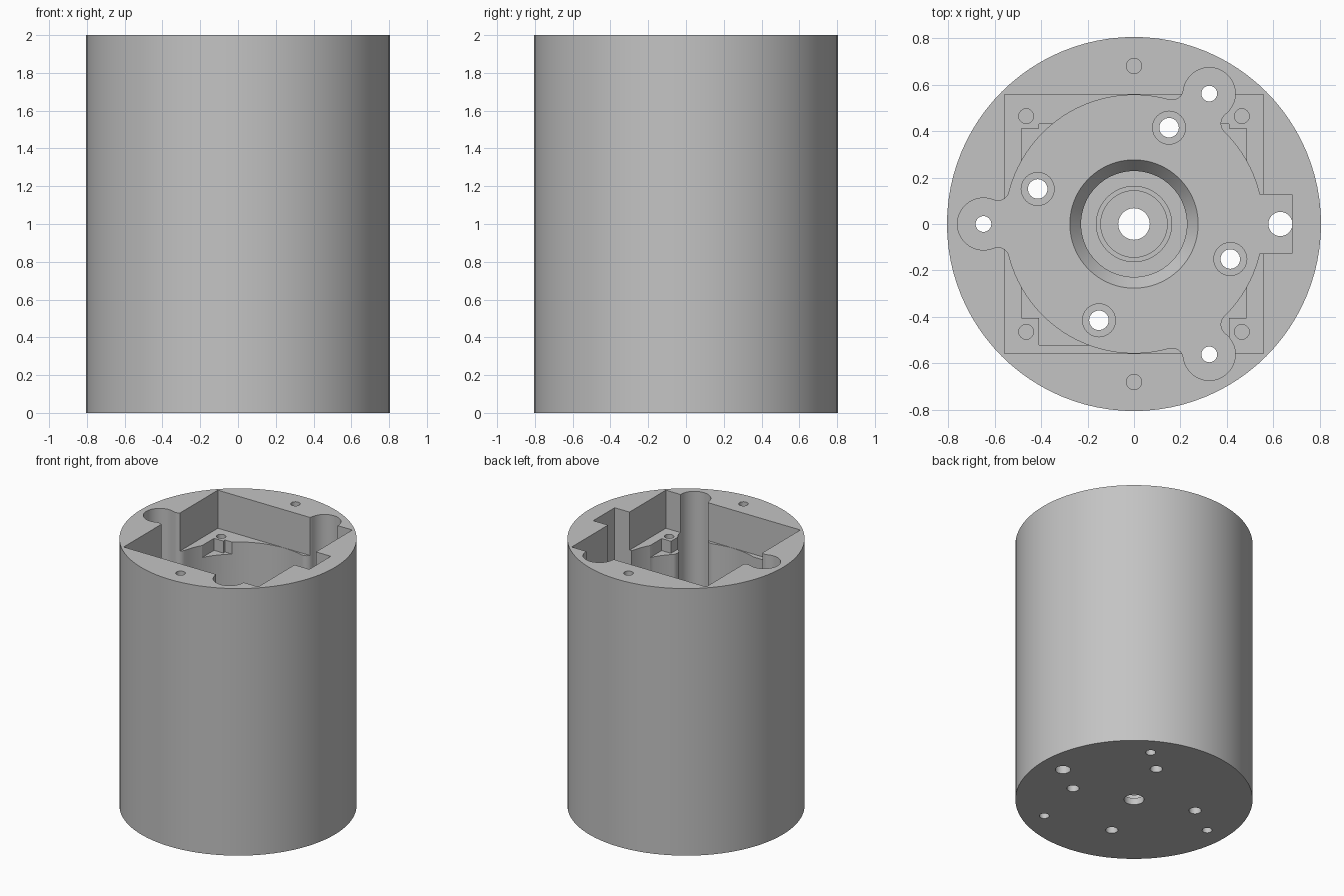
import bpy
import bmesh
from math import sin, cos, pi, atan2, sqrt, radians
from mathutils import Vector, Matrix

cube = bpy.data.objects.get("Cube")
if cube:
    bpy.data.objects.remove(cube, do_unlink=True)

TOP, ABOVE, BELOW = 2.0, 2.2, -0.2
LEDGE, STEP, FLOOR = 1.715, 1.625, 0.3
MAIN_R, LOBE_R, LOBE_DIST, FILLET = 0.555, 0.112, 0.648, 0.05

grey = bpy.data.materials.new("plain grey")
grey.use_nodes = True
grey.diffuse_color = (0.55, 0.55, 0.55, 1)
grey.node_tree.nodes["Principled BSDF"].inputs["Base Color"].default_value = grey.diffuse_color


def arc(centre, r, a0, a1, n):
    """Points along an arc, both ends included."""
    return [Vector((centre[0] + r * cos(a0 + (a1 - a0) * i / n),
                    centre[1] + r * sin(a0 + (a1 - a0) * i / n))) for i in range(n + 1)]


def circle(x, y, r, n=32):
    return arc((x, y), r, 0, 2 * pi, n)[:-1]


def box(x0, x1, y0, y1):
    return [Vector(p) for p in ((x0, y0), (x1, y0), (x1, y1), (x0, y1))]


def prism(name, low, z0, z1, high=None):
    """Solid between an outline at z0 and one at z1."""
    bm = bmesh.new()
    a = [bm.verts.new((p.x, p.y, z0)) for p in low]
    b = [bm.verts.new((p.x, p.y, z1)) for p in (high or low)]
    bm.faces.new(a[::-1])
    bm.faces.new(b)
    for i in range(len(a)):
        j = (i + 1) % len(a)
        bm.faces.new((a[i], a[j], b[j], b[i]))
    bmesh.ops.recalc_face_normals(bm, faces=bm.faces)
    mesh = bpy.data.meshes.new(name)
    bm.to_mesh(mesh)
    bm.free()
    mesh.materials.append(grey)
    obj = bpy.data.objects.new(name, mesh)
    bpy.context.collection.objects.link(obj)
    return obj


# Housing body
housing = prism("housing", circle(0, 0, 0.805, 96), 0, TOP)


def cut(low, z0, z1=ABOVE, high=None):
    """Subtract a prism from the housing."""
    tool = prism("cutter", low, z0, z1, high)
    tool.hide_render = True
    bpy.context.view_layer.objects.active = housing
    mod = housing.modifiers.new("cut", "BOOLEAN")
    mod.operation = "DIFFERENCE"
    mod.solver = "EXACT"
    mod.object = tool
    bpy.ops.object.modifier_apply(modifier=mod.name)
    mesh = tool.data
    bpy.data.objects.remove(tool, do_unlink=True)
    bpy.data.meshes.remove(mesh)


def lobed_outline():
    """Round pocket with three filleted lobes."""
    r1, r2, d = MAIN_R + FILLET, LOBE_R + FILLET, LOBE_DIST
    fx = (r1 * r1 - r2 * r2 + d * d) / (2 * d)
    fy = sqrt(r1 * r1 - fx * fx)
    on_main = atan2(fy, fx)
    on_lobe = atan2(fy, fx - d)
    third = 2 * pi / 3
    part = arc((fx, -fy), FILLET, pi - on_main, pi - on_lobe, 8)
    part += arc((d, 0), LOBE_R, -on_lobe, on_lobe, 28)[1:]
    part += arc((fx, fy), FILLET, on_lobe + pi, on_main + pi, 8)[1:]
    part += arc((0, 0), MAIN_R, on_main, third - on_main, 32)[1:-1]
    points = []
    for k in range(3):
        turn = Matrix.Rotation(pi / 3 + k * third, 2)
        points += [turn @ p for p in part]
    return points


# Square upper recess, stepped recess below it, deep lobed pocket
cut(box(-0.557, 0.557, -0.557, 0.557), LEDGE)
cut(box(-0.485, 0.485, -0.405, 0.41), STEP)
cut(box(-0.408, 0.408, -0.52, 0.43), STEP)
cut(lobed_outline(), FLOOR)

# Cable slot and its through hole
cut(box(0.3, 0.68, -0.127, 0.127), FLOOR)
cut(circle(0.63, 0, 0.052), BELOW, 1)

# Stepped centre bore with a funnel mouth
cut(circle(0, 0, 0.228, 64), 0.24, FLOOR + 0.001, circle(0, 0, 0.277, 64))
cut(circle(0, 0, 0.228, 64), 0.2, 0.25)
cut(circle(0, 0, 0.162, 48), 0.12, 0.25)
cut(circle(0, 0, 0.143, 48), 0.05, 0.25)
cut(circle(0, 0, 0.068), BELOW, 0.25)

# Counterbored mounting holes
for k in range(4):
    a = radians(70 + 90 * k)
    x, y = 0.441 * cos(a), 0.441 * sin(a)
    cut(circle(x, y, 0.071), 0.15, 1)
    cut(circle(x, y, 0.042), BELOW, 0.5)

# Long screw holes through the lobes
for k in range(3):
    a = pi / 3 + k * 2 * pi / 3
    cut(circle(LOBE_DIST * cos(a), LOBE_DIST * sin(a), 0.034), BELOW, 1)

# Blind screw holes in the ledge corners and the rim
for sy in (-1, 1):
    cut(circle(0, 0.68 * sy, 0.033), 1.7)
    for sx in (-1, 1):
        cut(circle(0.464 * sx, 0.464 * sy, 0.032), 1.5)

# Smooth round walls, crisp edges
for o in bpy.context.selected_objects:
    o.select_set(False)
housing.select_set(True)
bpy.context.view_layer.objects.active = housing
bpy.ops.object.shade_smooth_by_angle(angle=radians(30))
